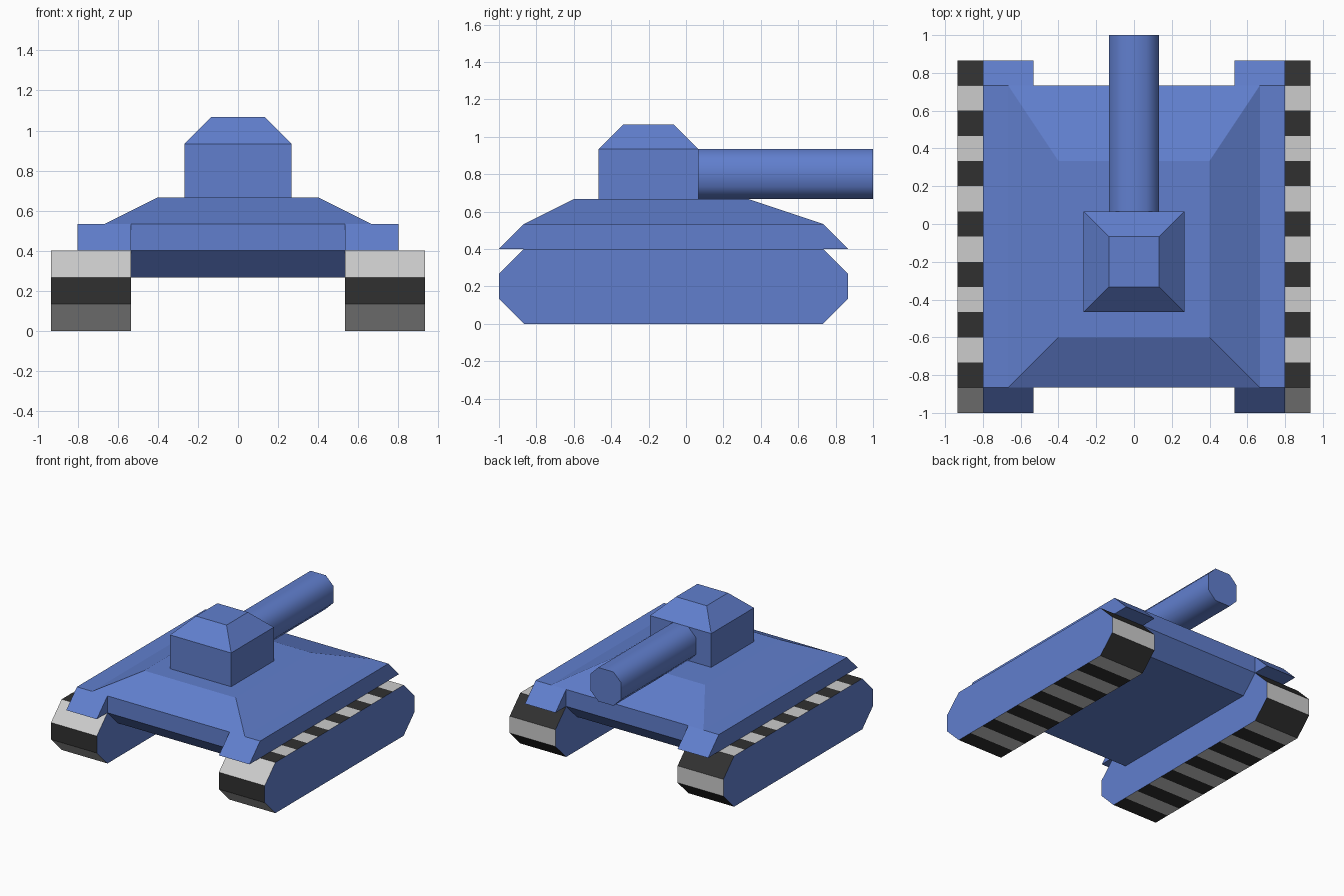
import bpy
import bmesh
import math

if "Cube" in bpy.data.objects:
    bpy.data.objects.remove(bpy.data.objects["Cube"], do_unlink=True)

U = 2 / 15  # module that every dimension is a multiple of


def material(name, rgb):
    m = bpy.data.materials.new(name)
    m.use_nodes = True
    m.diffuse_color = (*rgb, 1)
    m.node_tree.nodes["Principled BSDF"].inputs["Base Color"].default_value = (*rgb, 1)
    return m


BLUE = material("armour blue", (0.119, 0.212, 0.617))
LIGHT = material("light grey tread", (0.604, 0.604, 0.604))
DARK = material("dark tread", (0.03, 0.03, 0.03))


def loft(name, loops, materials=(BLUE,), side_slot=lambda i: 0):
    """Bridge equal-sized point loops and cap both ends."""
    bm = bmesh.new()
    rings = [[bm.verts.new([c * U for c in p]) for p in loop] for loop in loops]
    n = len(rings[0])
    for a, b in zip(rings, rings[1:]):
        for i in range(n):
            j = (i + 1) % n
            bm.faces.new((a[i], a[j], b[j], b[i])).material_index = side_slot(i)
    bm.faces.new(rings[0])
    bm.faces.new(rings[-1])
    bmesh.ops.recalc_face_normals(bm, faces=bm.faces)
    mesh = bpy.data.meshes.new(name)
    bm.to_mesh(mesh)
    bm.free()
    for m in materials:
        mesh.materials.append(m)
    obj = bpy.data.objects.new(name, mesh)
    bpy.context.collection.objects.link(obj)
    return obj


def prism(name, profile, x0, x1, **kw):
    """Extrude a (y, z) profile along x."""
    return loft(name, [[(x, y, z) for y, z in profile] for x in (x0, x1)], **kw)


def rect(half_x, y0, y1, z):
    return [(-half_x, y0, z), (half_x, y0, z), (half_x, y1, z), (-half_x, y1, z)]


# Track outline, one point per tread stripe
track = [(-7.5, 1), (-7.5, 2)]
track += [(-6.5 + i, 3) for i in range(13)]
track += [(6.5, 2), (6.5, 1)]
track += [(5.5 - i, 0) for i in range(13)]

# Tracks and fenders on both sides
fender = [(-7.5, 3), (-6.5, 4), (5.5, 4), (6.5, 3)]
for side, s in (("left", 1), ("right", -1)):
    prism(side + "_track", track, 4 * s, 7 * s, materials=(BLUE, LIGHT, DARK),
          side_slot=lambda i: 1 + (i + 1) % 2)
    prism(side + "_fender", fender, 4 * s, 6 * s)

# Hull between the tracks, with a chamfered belly
hull = [(-6.5, 3), (-5.5, 2), (4.5, 2), (5.5, 3), (5.5, 4), (-6.5, 4)]
prism("hull", hull, -4, 4)

# Sloped deck
loft("deck", [rect(5, -6.5, 5.5, 4), rect(3, -4.5, 2.5, 5)])

# Turret with a tapered roof
loft("turret", [rect(2, -3.5, 0.5, 5), rect(2, -3.5, 0.5, 7), rect(1, -2.5, -0.5, 8)])

# Eight-sided smooth gun barrel
h = 0.5
octagon = [(-h, 1), (h, 1), (1, h), (1, -h), (h, -1), (-h, -1), (-1, -h), (-1, h)]
barrel = loft("gun_barrel", [[(x, y, 6 + z) for x, z in octagon] for y in (0.5, 7.5)])
bpy.ops.object.select_all(action="DESELECT")
barrel.select_set(True)
bpy.context.view_layer.objects.active = barrel
bpy.ops.object.shade_smooth_by_angle(angle=math.radians(60))
